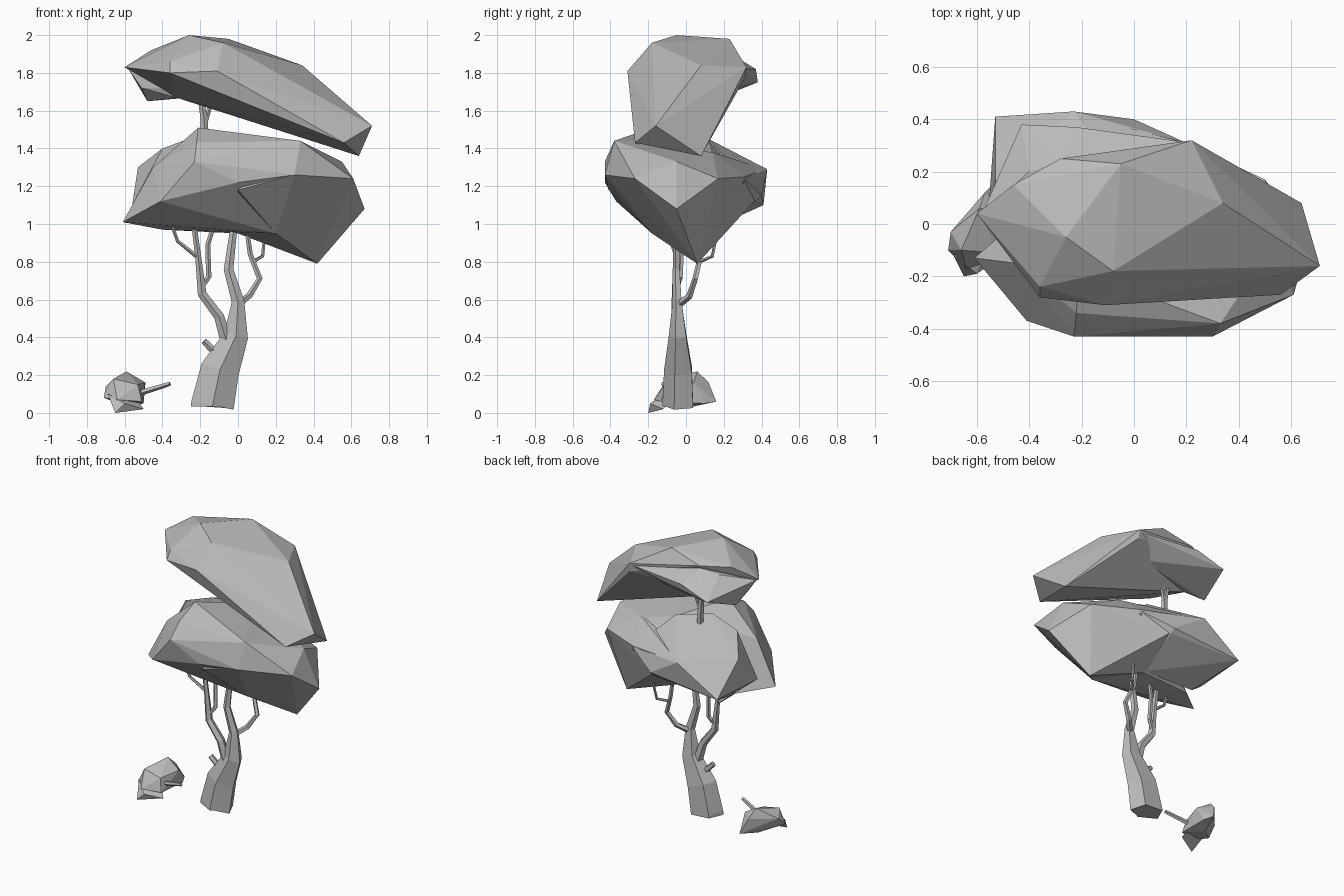
import bpy
import bmesh
import math
from mathutils import Vector

default_cube = bpy.data.objects.get("Cube")
if default_cube:
    bpy.data.objects.remove(default_cube, do_unlink=True)

# One plain clay colour for everything
clay = bpy.data.materials.new("clay_grey")
clay.use_nodes = True
clay_colour = (.5, .5, .5, 1)
clay.diffuse_color = clay_colour
clay.node_tree.nodes["Principled BSDF"].inputs["Base Color"].default_value = clay_colour


def finish(name, bm):
    """Turn a bmesh into a named, flat-shaded object."""
    bmesh.ops.recalc_face_normals(bm, faces=bm.faces)
    mesh = bpy.data.meshes.new(name)
    bm.to_mesh(mesh)
    bm.free()
    mesh.materials.append(clay)
    obj = bpy.data.objects.new(name, mesh)
    bpy.context.scene.collection.objects.link(obj)
    return obj


def faceted_lump(name, corners):
    """Low-poly foliage mass wrapped around a few corner points."""
    bm = bmesh.new()
    for corner in corners:
        bm.verts.new(corner)
    result = bmesh.ops.convex_hull(bm, input=bm.verts)
    loose = [v for v in result["geom_interior"] if isinstance(v, bmesh.types.BMVert)]
    bmesh.ops.delete(bm, geom=loose, context="VERTS")
    return finish(name, bm)


def limb(name, path, radii, depth=1, sides=5):
    """Tapered tube along a path, with closed ends; depth squashes it front to back."""
    points = [Vector(p) for p in path]
    up = Vector((0, 0, 1))
    bm = bmesh.new()
    rings = []
    for i, point in enumerate(points):
        before = points[max(i - 1, 0)]
        after = points[min(i + 1, len(points) - 1)]
        turn = up.rotation_difference(after - before)
        # taper evenly from the first radius to the last when only two are given
        if len(radii) == len(points):
            radius = radii[i]
        else:
            radius = radii[0] + (radii[-1] - radii[0]) * i / (len(points) - 1)
        ring = []
        for side in range(sides):
            angle = math.tau * side / sides - math.pi / 2
            offset = Vector((math.cos(angle), math.sin(angle) * depth, 0)) * radius
            ring.append(bm.verts.new(point + turn @ offset))
        rings.append(ring)
    for lower, upper in zip(rings, rings[1:]):
        for side in range(sides):
            following = (side + 1) % sides
            bm.faces.new((lower[side], lower[following], upper[following], upper[side]))
    bm.faces.new(rings[0])
    bm.faces.new(rings[-1])
    return finish(name, bm)


# Upper canopy, a slanted slab
faceted_lump("upper_canopy", [
    # crown
    (-.6, .04, 1.83), (-.46, .15, 1.92), (-.26, -.05, 2), (-.08, -.18, 1.96),
    (-.05, .23, 1.98), (-.28, .25, 1.92), (.34, .08, 1.84), (.22, .32, 1.83),
    # rim
    (.71, -.16, 1.52), (.64, .08, 1.36), (.56, -.27, 1.43), (-.11, -.31, 1.81),
    (-.36, -.28, 1.8), (-.36, -.24, 1.86),
    # underside
    (-.33, .1, 1.67), (.22, .31, 1.77),
])
# Drooping ledge at the back of the upper canopy
faceted_lump("upper_canopy_ledge", [
    (-.43, .38, 1.75), (-.22, .37, 1.82), (.22, .31, 1.82), (-.28, .24, 1.9),
    (-.4, .2, 1.87), (-.48, .13, 1.65), (-.33, .1, 1.67), (-.51, .04, 1.72),
    (-.58, .04, 1.82), (.1, .2, 1.7),
])

# Lower canopy, main mass
faceted_lump("lower_canopy", [
    # crown
    (-.21, -.18, 1.51), (-.22, -.34, 1.43), (.33, -.38, 1.44), (0, .12, 1.44),
    (.25, .14, 1.37),
    # rim
    (-.23, -.43, 1.33), (.3, -.43, 1.26), (0, -.43, 1.22), (.61, -.27, 1.24),
    (-.41, -.37, 1.12), (-.61, -.13, 1.01), (-.45, -.15, 1.3), (.2, .31, 1.22),
    # underside
    (.2, -.18, .95), (-.4, .05, .97), (0, .1, .95),
])
# Lower canopy, drooping side
faceted_lump("lower_canopy_droop", [
    (.42, .06, .79), (.67, -.05, 1.08), (.61, -.27, 1.24), (.3, -.43, 1.26),
    (.33, -.38, 1.44), (0, -.41, 1.18), (.2, -.18, .95), (0, .1, .95),
    (0, .37, 1.13), (-.23, .42, 1.29), (.2, .31, 1.25), (.5, .17, 1.24),
    (.25, .14, 1.38), (.55, -.05, 1.33),
])
# Lower canopy, lobe at the back
faceted_lump("lower_canopy_back_lobe", [
    (-.53, .41, 1.1), (-.23, .43, 1.29), (0, .4, 1.15), (0, .37, 1.12),
    (-.53, .17, 1.3), (-.21, 0, 1.47), (.2, .31, 1.24), (-.4, .1, .97),
    (-.56, 0, 1.1), (0, .12, 1.45), (0, .1, .96), (-.4, 0, 1.4),
])

# Trunk, sunk into the foliage at its top
limb("trunk", [
    (-.135, -.035, .035), (-.135, -.035, .04), (-.095, -.035, .23), (-.01, -.04, .41),
    (0, -.045, .59), (-.05, -.05, .76), (-.025, -.05, .96), (-.02, -.05, 1.1),
], [.12, .12, .108, .068, .035, .027, .02, .015], depth=.75)

# Branches below the lower canopy
limb("left_branch", [
    (-.05, -.04, .34), (-.1, -.05, .51), (-.19, -.05, .63), (-.21, -.05, .82),
    (-.24, -.05, 1.05),
], [.035, .028, .025, .017, .014])
limb("left_inner_twig", [
    (-.2, -.05, .66), (-.155, -.03, .72), (-.16, -.02, .89), (-.12, 0, 1.02),
], [.017, .012])
limb("left_outer_twig", [
    (-.22, -.05, .83), (-.32, -.08, .91), (-.36, -.1, 1.02),
], [.012, .008])
limb("left_stub", [(-.09, -.04, .29), (-.18, -.05, .38)], [.022, .018])
limb("right_branch", [
    (.01, -.03, .58), (.06, .02, .62), (.115, .05, .71), (.065, .08, .84),
    (.04, .08, 1.02),
], [.02, .012])
limb("right_twig", [
    (.08, .07, .8), (.13, .14, .83), (.14, .16, .93), (.12, .16, 1.04),
], [.01, .008])

# Forked branch between the canopies
limb("upper_branch", [(-.17, .09, 1.35), (-.18, .09, 1.56), (-.21, .1, 1.74)], [.025, .014])
limb("upper_twig", [(-.18, .09, 1.52), (-.13, .11, 1.68)], [.015, .01])

# Fallen bush with its broken stick
faceted_lump("fallen_bush", [
    (-.71, -.1, .08), (-.7, -.03, .14), (-.59, .06, .22), (-.49, .04, .16),
    (-.53, .16, .06), (-.57, .12, .16), (-.64, -.17, .07), (-.51, -.13, .06),
    (-.53, -.11, .15), (-.66, -.1, .18), (-.58, .02, .03), (-.5, .1, .05),
])
faceted_lump("fallen_bush_flap", [
    (-.65, -.2, 0), (-.6, -.19, .05), (-.69, -.12, .1), (-.5, -.12, .02), (-.55, -.05, .1),
])
limb("fallen_stick", [(-.57, -.06, .09), (-.36, -.12, .155)], [.018, .012])
